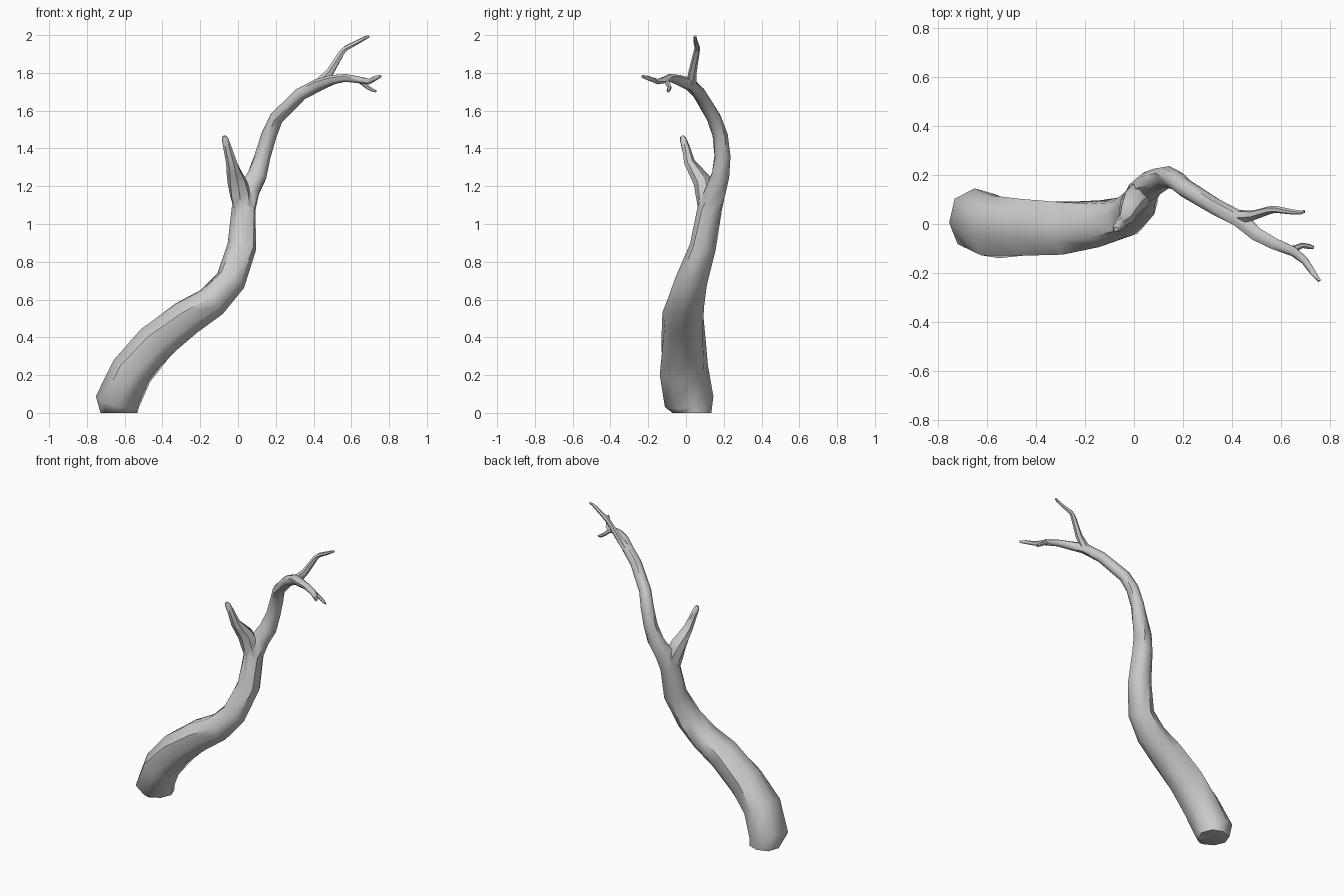
import bpy, bmesh, math
from mathutils import Vector

def tube(name, pts, sides=8, flat_base=False, lobes=0.0):
    """Loft irregular rings along a path of (x, y, z, in-plane radius, sideways radius)."""
    bm = bmesh.new()
    P = [Vector(p[:3]) for p in pts]
    rings = []
    for i, p in enumerate(pts):
        T = (P[min(i + 1, len(P) - 1)] - P[max(i - 1, 0)]).normalized()
        if flat_base and i == 0:
            T = Vector((0, 0, 1))
        Y = Vector((0, 1, 0))
        B = (Y - T * Y.dot(T)).normalized()
        N = B.cross(T)
        rn, rb = p[3], p[-1]
        ring = []
        for k in range(sides):
            a = 2 * math.pi * (k + 0.15 * i) / sides
            f = 1.03 + lobes * math.sin(3 * a + 0.5 * i)
            ring.append(bm.verts.new(P[i] + N * rn * f * math.cos(a) + B * rb * f * math.sin(a)))
        rings.append(ring)
    for r, s in zip(rings, rings[1:]):
        for k in range(sides):
            j = (k + 1) % sides
            bm.faces.new((r[k], r[j], s[j], s[k]))
    bm.faces.new(rings[0][::-1])
    bm.faces.new(rings[-1])
    bmesh.ops.recalc_face_normals(bm, faces=bm.faces)
    me = bpy.data.meshes.new(name)
    bm.to_mesh(me)
    bm.free()
    ob = bpy.data.objects.new(name, me)
    bpy.context.collection.objects.link(ob)
    return ob

# Leaning trunk that runs on into the main limb
trunk = tube("trunk", [
    (-0.630, 0.035, 0.000, .095, .100), (-0.642, 0.020, 0.060, .115, .128),
    (-0.565, -0.012, 0.225, .112, .128), (-0.440, -0.015, 0.370, .110, .118),
    (-0.275, -0.015, 0.505, .098, .110), (-0.140, 0.000, 0.590, .085, .095),
    (-0.040, 0.025, 0.700, .078, .083), (0.022, 0.087, 0.880, .075, .068),
    (0.032, 0.125, 1.080, .062, .064), (0.060, 0.158, 1.180, .058, .056),
    (0.103, 0.182, 1.260, .053, .048), (0.132, 0.193, 1.360, .043, .043),
    (0.165, 0.182, 1.470, .040, .040), (0.203, 0.150, 1.560, .036, .038),
    (0.330, 0.072, 1.688, .034, .035), (0.430, 0.020, 1.740, .033, .034),
    (0.500, -0.042, 1.764, .026, .028), (0.570, -0.080, 1.774, .021, .024),
    (0.650, -0.113, 1.762, .017, .020), (0.695, -0.150, 1.754, .014, .015),
    (0.730, -0.200, 1.773, .012, .012), (0.755, -0.232, 1.782, .007, .007),
], flat_base=True, lobes=0.04)

# Short side branch, upper twig and small fork twig
branches = [
    tube("side_branch", [
        (0.031, 0.120, 1.060, .050), (0.012, 0.108, 1.160, .056), (-0.006, 0.088, 1.225, .049),
        (-0.022, 0.052, 1.275, .038), (-0.034, 0.018, 1.325, .029),
        (-0.055, 0.000, 1.400, .022), (-0.069, -0.015, 1.448, .018), (-0.073, -0.021, 1.465, .010)], 7),
    tube("upper_twig", [
        (0.395, 0.038, 1.718, .022), (0.440, 0.030, 1.752, .027), (0.487, 0.035, 1.805, .021),
        (0.552, 0.056, 1.912, .016), (0.575, 0.060, 1.933, .014),
        (0.640, 0.050, 1.967, .011), (0.675, 0.047, 1.986, .009), (0.694, 0.051, 1.994, .006)], 6),
    tube("fork_twig", [
        (0.620, -0.102, 1.766, .010), (0.655, -0.100, 1.752, .013), (0.685, -0.087, 1.725, .011),
        (0.715, -0.092, 1.707, .010), (0.732, -0.096, 1.702, .006)], 6),
]

# Merge the branches into the trunk
for b in branches:
    m = trunk.modifiers.new(b.name, 'BOOLEAN')
    m.operation, m.solver, m.object = 'UNION', 'EXACT', b
bpy.context.view_layer.objects.active = trunk
trunk.select_set(True)
for b in branches:
    bpy.ops.object.modifier_apply(modifier=b.name)
    bpy.data.objects.remove(b)
trunk.name = "tree_branch"
bpy.ops.object.shade_smooth_by_angle(angle=math.radians(50))
